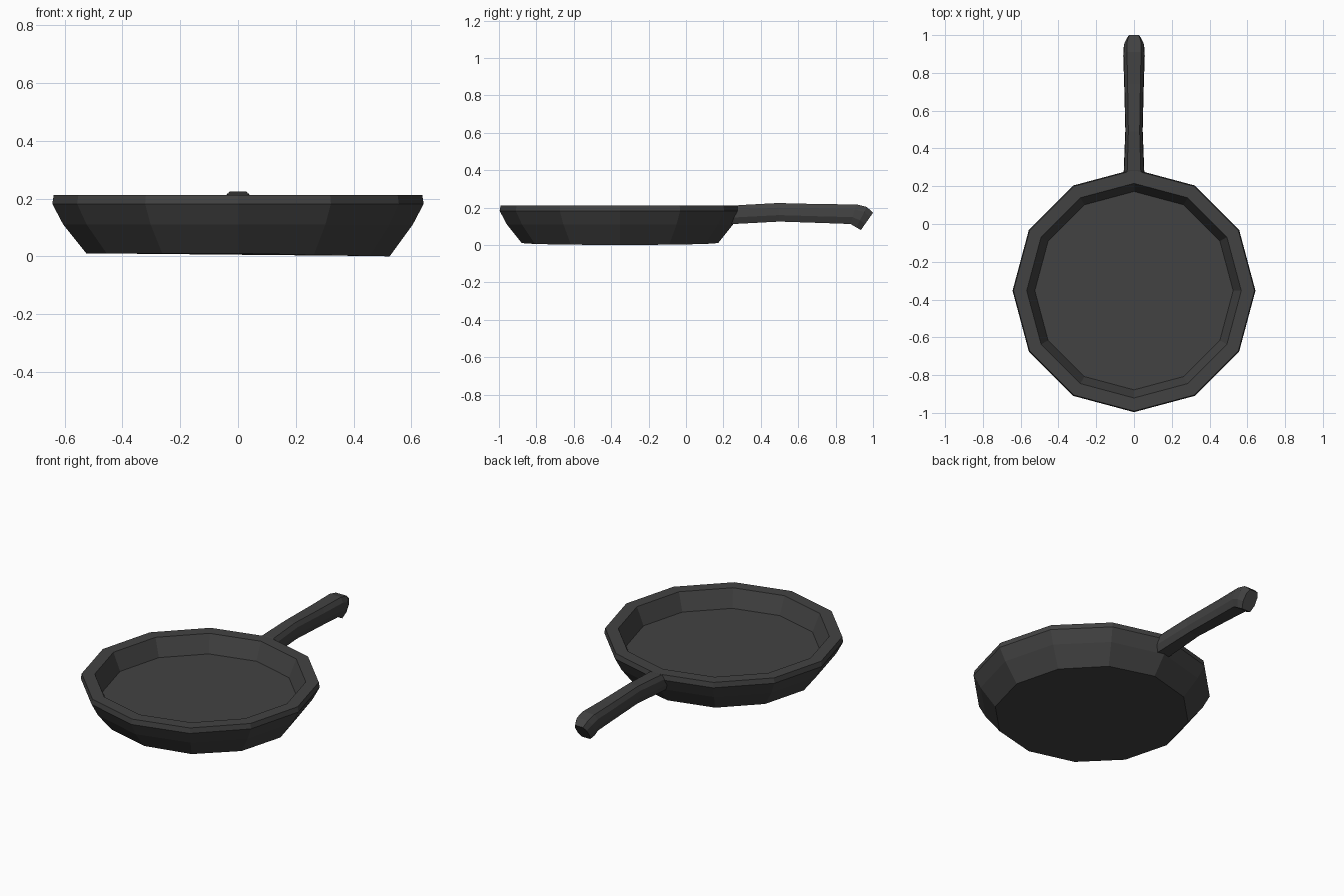
import bpy, bmesh, math

if "Cube" in bpy.data.objects:
    bpy.data.objects.remove(bpy.data.objects["Cube"])

iron = bpy.data.materials.new("dark_iron")
iron.diffuse_color = (0.055, 0.055, 0.055, 1)
iron.use_nodes = True
iron.node_tree.nodes["Principled BSDF"].inputs["Base Color"].default_value = iron.diffuse_color


def loft(name, rings):
    """Skin a list of closed rings and cap both ends."""
    bm = bmesh.new()
    rows = [[bm.verts.new(p) for p in r] for r in rings]
    n = len(rows[0])
    for a, b in zip(rows, rows[1:]):
        for i in range(n):
            j = (i + 1) % n
            bm.faces.new((a[i], a[j], b[j], b[i]))
    bm.faces.new(rows[0])
    bm.faces.new(rows[-1])
    bmesh.ops.recalc_face_normals(bm, faces=bm.faces)
    me = bpy.data.meshes.new(name)
    bm.to_mesh(me)
    bm.free()
    me.materials.append(iron)
    ob = bpy.data.objects.new(name, me)
    bpy.context.collection.objects.link(ob)
    return ob


# Pan body: twelve-sided, profile runs from underside over the rim to the floor
SIDES, CY = 12, -0.353
profile = [(0.525, 0.01), (0.605, 0.11), (0.643, 0.182), (0.638, 0.212),
           (0.568, 0.212), (0.525, 0.11)]
rings = []
for k, (r, z) in enumerate(profile):
    ring = []
    for i in range(SIDES):
        a = 2 * math.pi * i / SIDES
        x, y = r * math.cos(a), CY + r * math.sin(a)
        # the underside sags slightly towards the right
        ring.append((x, y, z - (max(x, 0) * 0.019 if k == 0 else 0)))
    rings.append(ring)
loft("pan_body", rings)

# Handle: sections as (half width, top y, top z, bottom y, bottom z)
sections = [(0.056, 0.25, 0.205, 0.22, 0.112),
            (0.055, 0.285, 0.213, 0.255, 0.112),
            (0.046, 0.49, 0.224, 0.50, 0.125),
            (0.052, 0.74, 0.218, 0.74, 0.117),
            (0.057, 0.91, 0.217, 0.88, 0.112),
            (0.055, 0.967, 0.203, 0.91, 0.094),
            (0.040, 1.0, 0.172, 0.935, 0.08)]
# Cross-section as (fraction of half width, fraction from bottom to top)
cross = [(-0.7, 0), (0.7, 0), (1, 0.35), (0.95, 0.75), (0.65, 1),
         (-0.65, 1), (-0.95, 0.75), (-1, 0.35)]
loft("handle", [[(w * u, by + (ty - by) * t, bz + (tz - bz) * t)
                 for u, t in cross] for w, ty, tz, by, bz in sections])
